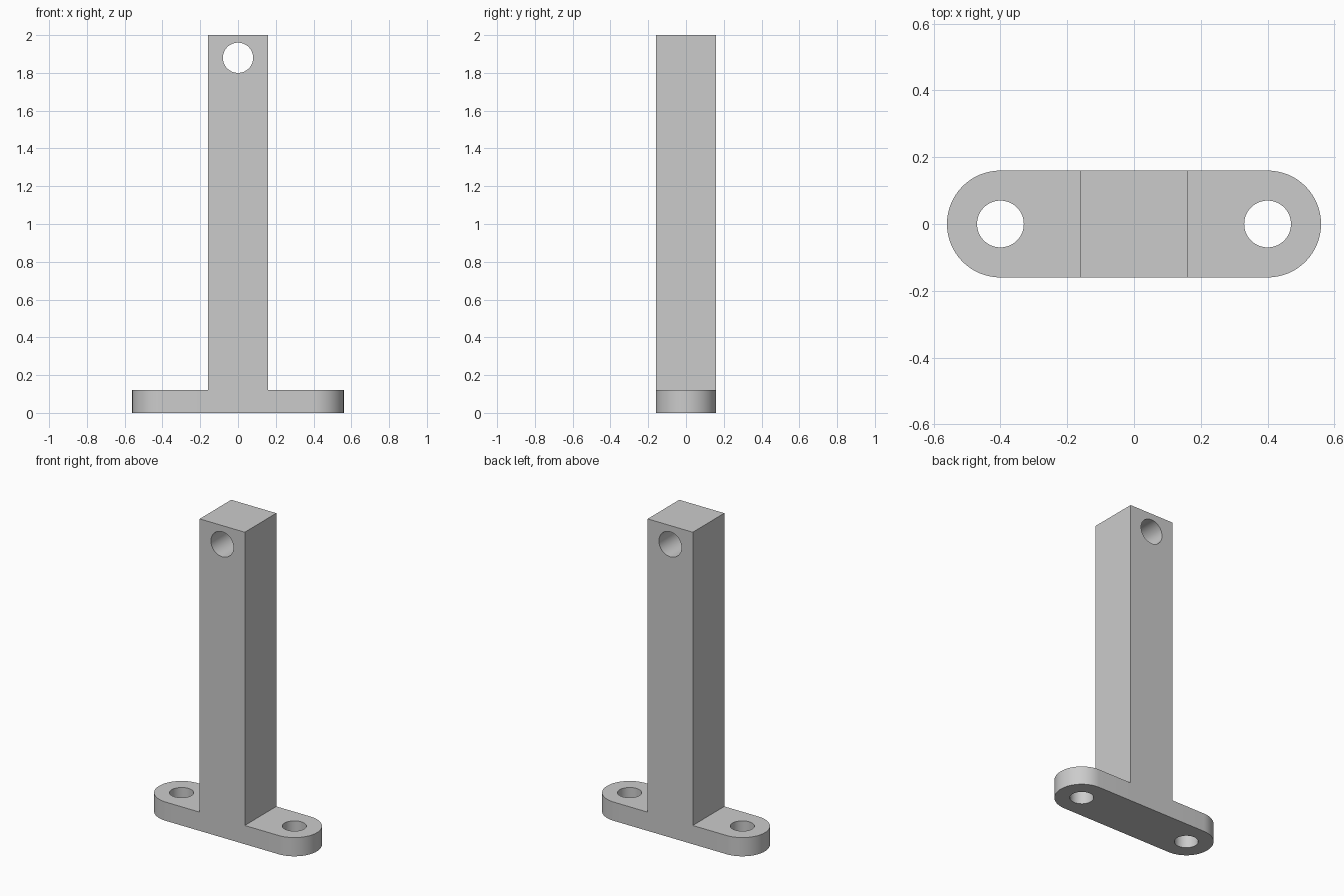
import bpy
import math

default_cube = bpy.data.objects.get("Cube")
if default_cube:
    bpy.data.objects.remove(default_cube, do_unlink=True)

HALF = 0.16       # half the depth of plate and post
REACH = 0.4       # distance of the screw holes from the centre
PLATE = 0.12      # plate thickness
HEIGHT = 2.0

# One plain grey for the whole part
GREY = (0.6, 0.6, 0.6, 1.0)
grey = bpy.data.materials.new("plain_grey")
grey.use_nodes = True
grey.diffuse_color = GREY
grey.node_tree.nodes["Principled BSDF"].inputs["Base Color"].default_value = GREY


def prism(name, outline, height):
    """Extrude a closed xy outline upward from the ground."""
    n = len(outline)
    verts = [(x, y, z) for z in (0, height) for x, y in outline]
    faces = [tuple(reversed(range(n))), tuple(range(n, 2 * n))]
    faces += [(i, (i + 1) % n, n + (i + 1) % n, n + i) for i in range(n)]
    mesh = bpy.data.meshes.new(name)
    mesh.from_pydata(verts, [], faces)
    mesh.materials.append(grey)
    obj = bpy.data.objects.new(name, mesh)
    bpy.context.collection.objects.link(obj)
    return obj


def hole_cutter(name, radius, location, tilt=0):
    bpy.ops.mesh.primitive_cylinder_add(vertices=64, radius=radius, depth=1,
                                        location=location, rotation=(tilt, 0, 0))
    cutter = bpy.context.object
    cutter.name = name
    cutter.hide_render = True
    cutter.data.materials.append(grey)
    return cutter


def combine(target, other, operation):
    """Apply a boolean and remove the helper."""
    mod = target.modifiers.new(operation.title(), 'BOOLEAN')
    mod.operation = operation
    mod.solver = 'EXACT'
    mod.object = other
    bpy.context.view_layer.objects.active = target
    bpy.ops.object.modifier_apply(modifier=mod.name)
    bpy.data.objects.remove(other, do_unlink=True)


# Mounting plate with fully rounded ends
STEPS = 32
outline = []
for side, start in ((1, -math.pi / 2), (-1, math.pi / 2)):
    for i in range(STEPS + 1):
        a = start + math.pi * i / STEPS
        outline.append((side * REACH + HALF * math.cos(a), HALF * math.sin(a)))
bracket = prism("post_bracket", outline, PLATE)

# Square post, flush with the plate front and back
post = prism("post", [(-HALF, -HALF), (HALF, -HALF), (HALF, HALF), (-HALF, HALF)], HEIGHT)
combine(bracket, post, 'UNION')

# Screw holes through the plate and a cross hole near the top of the post
for side in (-1, 1):
    combine(bracket, hole_cutter("screw_hole", 0.07, (side * REACH, 0, 0)), 'DIFFERENCE')
combine(bracket, hole_cutter("cross_hole", 0.08, (0, 0, 1.88), math.pi / 2), 'DIFFERENCE')

# Smooth the round walls, keep the corners crisp
bpy.ops.object.select_all(action='DESELECT')
bracket.select_set(True)
bpy.context.view_layer.objects.active = bracket
bpy.ops.object.shade_smooth_by_angle(angle=math.radians(30))
